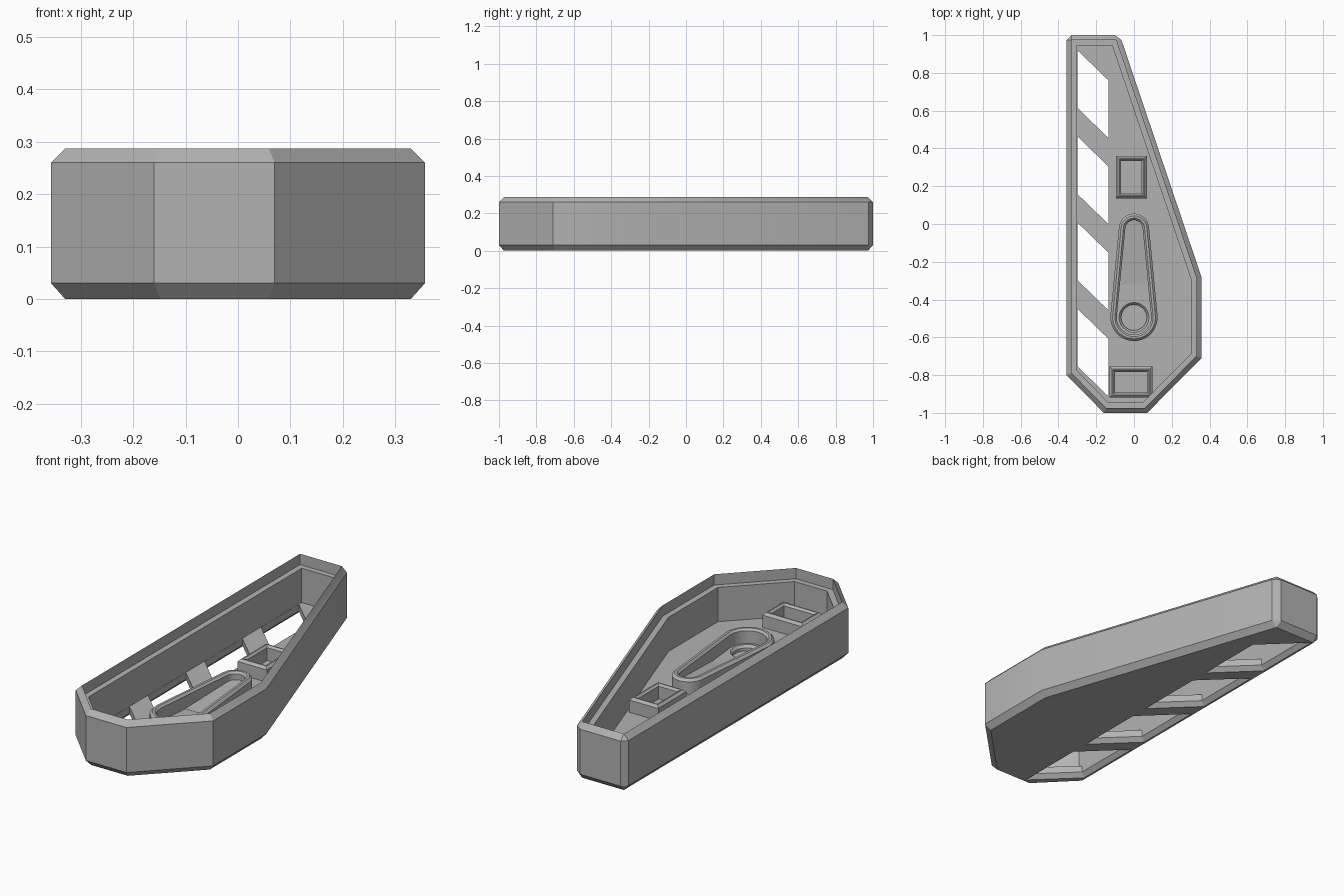
import bpy, bmesh, math
from mathutils import Vector

if "Cube" in bpy.data.objects:
    bpy.data.objects.remove(bpy.data.objects["Cube"])

grey = bpy.data.materials.new("plain grey")
grey.use_nodes = True
COLOR = (0.45, 0.45, 0.45, 1)
grey.diffuse_color = COLOR
grey.node_tree.nodes["Principled BSDF"].inputs["Base Color"].default_value = COLOR


def loft(name, rings, bottom=True, top=True):
    """Bridge a stack of equal-length closed rings of points."""
    bm = bmesh.new()
    loops = [[bm.verts.new(p) for p in ring] for ring in rings]
    n = len(loops[0])
    for a, b in zip(loops, loops[1:]):
        for i in range(n):
            j = (i + 1) % n
            bm.faces.new((a[i], a[j], b[j], b[i]))
    if bottom:
        bm.faces.new(loops[0][::-1])
    if top:
        bm.faces.new(loops[-1])
    bmesh.ops.remove_doubles(bm, verts=bm.verts, dist=1e-5)
    bmesh.ops.recalc_face_normals(bm, faces=bm.faces)
    mesh = bpy.data.meshes.new(name)
    bm.to_mesh(mesh)
    bm.free()
    ob = bpy.data.objects.new(name, mesh)
    bpy.context.collection.objects.link(ob)
    mesh.materials.append(grey)
    return ob


def activate(ob):
    bpy.ops.object.select_all(action='DESELECT')
    ob.select_set(True)
    bpy.context.view_layer.objects.active = ob


def cut(target, cutter):
    mod = target.modifiers.new("cut", 'BOOLEAN')
    mod.operation = 'DIFFERENCE'
    mod.solver = 'EXACT'
    mod.object = cutter
    activate(target)
    bpy.ops.object.modifier_apply(modifier=mod.name)
    bpy.data.objects.remove(cutter)


def offset(poly, d):
    """Mitred inward offset of a counter-clockwise polygon."""
    out = []
    for i, p in enumerate(poly):
        e1 = (p - poly[i - 1]).normalized()
        e2 = (poly[(i + 1) % len(poly)] - p).normalized()
        n1, n2 = Vector((-e1.y, e1.x)), Vector((-e2.y, e2.x))
        out.append(p + (n1 + n2) * d / (1 + n1.dot(n2)))
    return out


def at(points, z):
    return [(p[0], p[1], z) for p in points]


# Tray shell: bevelled outside, lid ledge inside, flat floor
BEVEL, FLOOR = 0.027, 0.057
outline = [Vector(p) for p in ((-0.357, -0.8), (-0.16, -1), (0.07, -1), (0.357, -0.71),
                               (0.357, -0.28), (-0.075, 1), (-0.357, 1))]
REAR = (5, 6)  # rear corners get a bevelled upright edge


def doubled(points):
    return [q for i, p in enumerate(points) for q in ([p, p] if i in REAR else [p])]


wall = []
for i, p in enumerate(outline):
    if i in REAR:
        before, after = outline[i - 1], outline[(i + 1) % len(outline)]
        wall += [p + (q - p).normalized() * BEVEL for q in (before, after)]
    else:
        wall.append(p)
rim = doubled(offset(outline, BEVEL))
inner = doubled(offset(outline, 0.056))
shell = loft("tray_shell", [at(rim, 0), at(wall, 0.03), at(wall, 0.26), at(rim, 0.287),
                            at(rim, 0.232), at(inner, 0.232), at(inner, FLOOR)])

# Four slanted floor slots, flared on the underside
for k in range(4):
    y = 0.92 - 0.456 * k
    slot = [Vector(p) for p in ((-0.3, y), (-0.3, y - 0.305),
                                (-0.135, y - 0.465), (-0.135, y - 0.16))]
    cutter = loft("slot_cutter", [at(offset(slot, -0.022), -0.002), at(slot, 0.022), at(slot, 0.1)])
    cut(shell, cutter)


# Round recess in the floor
def circle(r, z, y=-0.495, n=40):
    return [(r * math.cos(math.tau * i / n), y + r * math.sin(math.tau * i / n), z)
            for i in range(n)]


cut(shell, loft("recess_cutter", [circle(0.068, 0.03), circle(0.068, 0.045),
                                  circle(0.079, FLOOR), circle(0.079, 0.1)]))


# Teardrop collar around the recess
def teardrop(d, z, n=20):
    big, small, y0, y1 = 0.125 - d, 0.08 - d, -0.495, -0.025
    a = math.asin((big - small) / (y1 - y0))
    pts = []
    for r, y, start, end in ((big, y0, math.pi - a, math.tau + a), (small, y1, a, math.pi - a)):
        for i in range(n + 1):
            t = start + (end - start) * i / n
            pts.append((r * math.cos(t), y + r * math.sin(t), z))
    return pts


collar = loft("teardrop_collar",
              [teardrop(0, 0.05), teardrop(0, 0.12), teardrop(0.012, 0.132),
               teardrop(0.024, 0.132), teardrop(0.034, 0.122), teardrop(0.034, 0.05)],
              bottom=False, top=False)

# Shallow ramp rising toward the narrow end of the collar
RAMP_Y = -0.32
narrow = [p for p in teardrop(0.03, 0) if p[1] > -0.03]
base = [(-0.078, RAMP_Y, 0), (0.078, RAMP_Y, 0)] + narrow
ramp = loft("collar_ramp", [at(base, 0.05),
                            [(x, y, FLOOR + 0.001 + 0.1 * (y - RAMP_Y)) for x, y, z in base]])


# Two square sockets, the front one turned a quarter
def rect(cx, cy, hx, hy, d, z):
    return [(cx + sx * (hx - d), cy + sy * (hy - d), z)
            for sx, sy in ((-1, -1), (1, -1), (1, 1), (-1, 1))]


sockets = []
for name, box in (("rear_socket", (-0.014, 0.248, 0.082, 0.113)),
                  ("front_socket", (-0.016, -0.837, 0.113, 0.082))):
    profile = ((0, 0.05), (0, 0.12), (0.012, 0.132), (0.018, 0.132), (0.028, 0.122), (0.028, 0.05))
    sockets.append(loft(name, [rect(*box, d, z) for d, z in profile], bottom=False, top=False))

for ob in [shell, collar, ramp] + sockets:
    activate(ob)
    bpy.ops.object.shade_smooth_by_angle(angle=math.radians(30))
